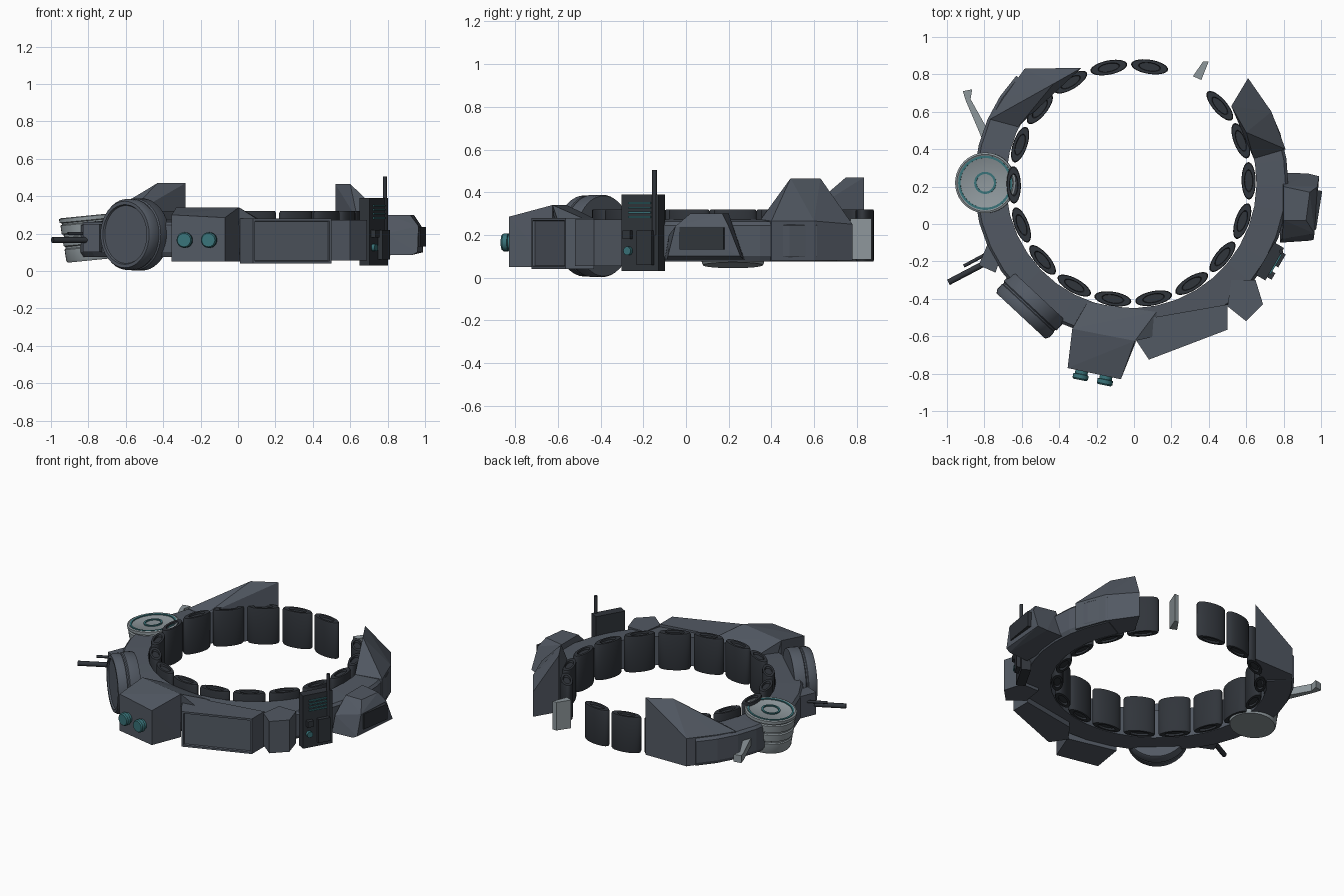
import bpy, bmesh, math
from mathutils import Vector, Matrix

if "Cube" in bpy.data.objects:
    bpy.data.objects.remove(bpy.data.objects["Cube"])

CX, CY = -0.015, 0.22          # centre of the ring


def mat(name, r, g, b):
    m = bpy.data.materials.new(name)
    m.diffuse_color = (r, g, b, 1)
    m.use_nodes = True
    m.node_tree.nodes["Principled BSDF"].inputs["Base Color"].default_value = m.diffuse_color
    return m


BODY = mat("body_grey", 0.085, 0.10, 0.125)
DARK = mat("dark_grey", 0.03, 0.035, 0.043)
LIGHT = mat("light_grey", 0.27, 0.31, 0.33)
TEAL = mat("teal", 0.04, 0.17, 0.19)


def make(name, bm, m, smooth=False):
    bmesh.ops.recalc_face_normals(bm, faces=bm.faces)
    me = bpy.data.meshes.new(name)
    bm.to_mesh(me)
    bm.free()
    me.materials.append(m)
    o = bpy.data.objects.new(name, me)
    bpy.context.collection.objects.link(o)
    if smooth:
        bpy.ops.object.select_all(action='DESELECT')
        o.select_set(True)
        bpy.context.view_layer.objects.active = o
        bpy.ops.object.shade_smooth_by_angle(angle=math.radians(35))
    return o


def hull(name, pts, m=BODY, inset=None):
    """Convex solid; inset = (direction, border, depth) sinks one face."""
    bm = bmesh.new()
    for p in pts:
        bm.verts.new(p)
    res = bmesh.ops.convex_hull(bm, input=bm.verts)
    junk = [v for v in bm.verts if not v.link_faces]
    bmesh.ops.delete(bm, geom=junk, context='VERTS')
    bmesh.ops.dissolve_limit(bm, angle_limit=0.03, verts=bm.verts, edges=bm.edges)
    bmesh.ops.recalc_face_normals(bm, faces=bm.faces)
    if inset:
        d = Vector(inset[0]).normalized()
        f = max(bm.faces, key=lambda f: f.normal.dot(d))
        bmesh.ops.inset_region(bm, faces=[f], thickness=inset[1], depth=0)
        bmesh.ops.inset_region(bm, faces=[f], thickness=0.004, depth=-inset[2])
    return make(name, bm, m)


def prism(name, xy, z0, z1, m=BODY, inset=None):
    return hull(name, [(x, y, z) for x, y in xy for z in (z0, z1)], m, inset)


def box(name, frame, c, s, m):
    pts = [frame @ Vector((c[0] + s[0] * i / 2, c[1] + s[1] * j / 2, c[2] + s[2] * k / 2))
           for i in (-1, 1) for j in (-1, 1) for k in (-1, 1)]
    return hull(name, pts, m)


def lathe(name, loc, axis, prof, m, n=32, sx=1, sy=1, spin=0):
    """Revolve (radius, height) points around an axis."""
    bm = bmesh.new()
    rot = Vector(axis).to_track_quat('Z', 'Y').to_matrix().to_4x4()
    M = Matrix.Translation(loc) @ rot @ Matrix.Rotation(spin, 4, 'Z')
    rings = []
    for r, h in prof:
        k = 1 if r == 0 else n
        rings.append([bm.verts.new(M @ Vector((sx * r * math.cos(2 * math.pi * i / n),
                                               sy * r * math.sin(2 * math.pi * i / n), h)))
                      for i in range(k)])
    for a, b in zip(rings, rings[1:]):
        for i in range(n):
            j = (i + 1) % n
            vs = [a[i % len(a)], a[j % len(a)], b[j % len(b)], b[i % len(b)]]
            bm.faces.new(list(dict.fromkeys(vs)))
    return make(name, bm, m, True)


def rod(name, a, b, r, m, n=12):
    a, b = Vector(a), Vector(b)
    L = (b - a).length
    return lathe(name, a, b - a, [(0, 0), (r, 0), (r, L), (0, L)], m, n)


def frame_at(x, y, deg):
    """Local frame: x outward, y along the ring, z up."""
    return Matrix.Translation((x, y, 0)) @ Matrix.Rotation(math.radians(deg), 4, 'Z')


# ring of oval pads, one place left empty
H = 0.245
pad = [(0, .012), (.55, .012), (.6, 0), (.94, 0), (1, .01), (1, H - .01),
       (.94, H), (.6, H), (.55, H - .012), (0, H - .012)]
for k in range(18):
    if k == 3:
        continue
    t = math.radians(1 + 20 * k)
    lathe(f"pad_{k}", (CX + .628 * math.cos(t), CY + .628 * math.sin(t), 0.075), (0, 0, 1),
          pad, DARK, 28, 0.038, 0.1, t)

# main curved band, open at the back
bm = bmesh.new()
sect = [(.67, .075), (.825, .075), (.84, .1), (.84, .245), (.825, .262), (.67, .272)]
a0, a1, n = 137, 388, 26
rings = []
for i in range(n + 1):
    t = math.radians(a0 + (a1 - a0) * i / n)
    rings.append([bm.verts.new((CX + r * math.cos(t), CY + r * math.sin(t), z)) for r, z in sect])
for a, b in zip(rings, rings[1:]):
    for i in range(6):
        bm.faces.new([a[i], a[(i + 1) % 6], b[(i + 1) % 6], b[i]])
bm.faces.new(rings[0])
bm.faces.new(rings[-1])
make("band", bm, BODY)

# raised fins on both band ends
hull("right_fin", [(.52, .63, .465), (.60, .49, .465), (.61, .78, .25), (.735, .6, .265), (.81, .4, .265),
                   (.64, .35, .272), (.52, .63, .08), (.64, .35, .08), (.61, .78, .08),
                   (.735, .6, .08), (.81, .4, .08)])
hull("left_fin", [(-.43, .75, .47), (-.28, .835, .47), (-.585, .83, .27), (-.7, .67, .265), (-.77, .56, .265),
                  (-.62, .52, .272), (-.28, .835, .08), (-.43, .75, .08), (-.62, .52, .08),
                  (-.585, .83, .08), (-.7, .67, .08), (-.77, .56, .08)])

# loose clasp plate at the back
prism("clasp_plate", [(.315, .79), (.37, .87), (.4, .87), (.36, .77)], .085, .277, LIGHT)

# tilted drum on the left
tilt = (-.1, 0, 1)
lathe("drum", (-.772, .22, .058), tilt,
      [(0, 0), (.14, 0), (.146, .012), (.149, .07), (.143, .075), (.143, .085), (.152, .09), (.154, .135),
       (.146, .14), (.146, .15), (.156, .155), (.158, .2), (.15, .205), (.15, .212), (.162, .216),
       (.162, .236), (.152, .24), (.14, .232), (0, .232)], LIGHT, 40)
for nm, r in (("drum_rim_ring", .141), ("drum_centre_ring", .055)):
    lathe(nm, (-.772, .22, .058), tilt,
          [(r - .008, .225), (r + .004, .225), (r + .004, .239), (r - .008, .239), (r - .008, .225)], TEAL, 40)

# round canister at the front left
lathe("canister", (-.52, -.40, .195), (-.68, -.73, 0),
      [(0, -.02), (.188, -.02), (.193, -.01), (.193, .05), (.186, .056), (.186, .064), (.19, .068), (.19, .105),
       (.178, .125), (.16, .125), (.155, .115), (0, .115)], BODY, 40)

# front box with sloping top and two knobs
hull("front_box", [(-.355, -.77, .05), (-.07, -.83, .05), (.01, -.63, .05), (-.32, -.55, .05),
                   (-.355, -.77, .3), (-.07, -.83, .285), (.005, -.625, .34), (-.33, -.56, .34)])
hull("front_box_back", [(-.33, -.56, .34), (.005, -.625, .34), (-.25, -.42, .272), (.12, -.47, .272),
                        (-.3, -.5, .1), (.12, -.6, .265), (0, -.6, .1)])
for i, (x, y) in enumerate([(-.277, -.775), (-.147, -.803)]):
    lathe(f"knob_{i}", (x, y, .165), (-.2, -.98, 0),
          [(0, 0), (.034, 0), (.034, .028), (.042, .03), (.042, .052), (.036, .06), (0, .06)], TEAL, 20)

# front panel case and its neighbour
prism("front_case", [(.01, -.62), (.08, -.725), (.5, -.565), (.5, -.43), (.1, -.5)], .04, .28, BODY,
      ((.36, -.93, 0), .018, .012))
prism("corner_case", [(.5, -.44), (.6, -.52), (.69, -.43), (.65, -.3), (.52, -.3)], .055, .272)

# dark control unit with slats, slot and antenna
F = frame_at(.735, -.205, -30)
box("control_unit", F, (-.01, 0, .21), (.06, .2, .36), DARK)
box("control_mount", F, (-.05, 0, .17), (.08, .12, .18), DARK)
for i in range(4):
    box(f"slat_{i}", F, (.022, 0, .283 + .022 * i), (.012, .12, .009), TEAL)
box("control_slot", F, (.03, .035, .14), (.03, .08, .16), DARK)
box("control_key", F, (.032, -.06, .2), (.03, .04, .04), DARK)
lathe("control_knob", F @ Vector((.015, -.06, .125)), F.to_3x3() @ Vector((1, 0, 0)),
      [(0, 0), (.02, 0), (.02, .025), (0, .025)], TEAL, 14)
top = F @ Vector((.015, .075, .2))
rod("antenna", top, top + Vector((0, 0, .305)), .011, DARK)

# pouch on the right side
hull("pouch", [(.78, -.1, .085), (.78, .275, .085), (.8, .02, .3), (.8, .2, .3), (.93, .27, .085),
               (.99, .255, .1), (.96, -.085, .1), (.93, -.09, .085), (.79, -.08, .2),
               (.92, .02, .3), (.94, .17, .3), (.965, -.05, .24), (.98, .2, .24)])
P = frame_at(.975, .075, -9)
box("pouch_plate", P, (-.005, 0, .183), (.04, .21, .105), DARK)

# rods with mount at the left
prism("rod_mount", [(-.83, -.22), (-.78, -.1), (-.7, -.14), (-.74, -.26)], .1, .25, BODY)
rod("long_rod", (-.76, -.19, .165), (-.992, -.312, .165), .016, DARK)
rod("short_rod", (-.78, -.155, .2), (-.91, -.225, .2), .009, DARK)

# bent lever behind the drum
for i, xy in enumerate([[(-.78, .5), (-.81, .45), (-.9, .66), (-.875, .67)],
                        [(-.9, .66), (-.875, .66), (-.865, .72), (-.915, .71)]]):
    prism(f"lever_{i}", xy, .145, .195, LIGHT)
